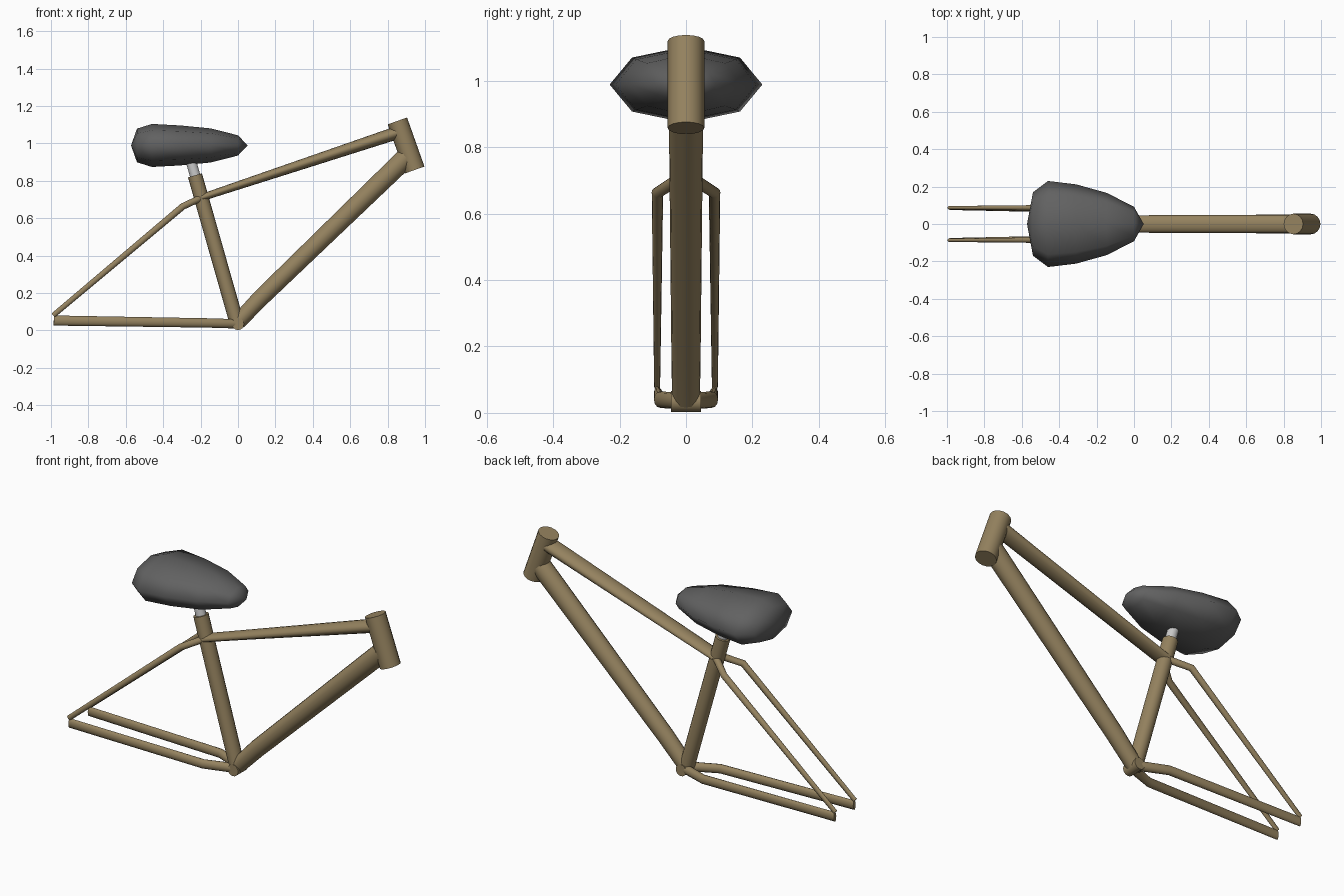
import bpy, bmesh, math
from mathutils import Vector

if "Cube" in bpy.data.objects:
    bpy.data.objects.remove(bpy.data.objects["Cube"])


def material(name, rgb):
    m = bpy.data.materials.new(name)
    m.diffuse_color = (*rgb, 1)
    m.use_nodes = True
    m.node_tree.nodes["Principled BSDF"].inputs["Base Color"].default_value = m.diffuse_color
    return m


BRONZE = material("bronze_paint", (0.30, 0.225, 0.115))
DARK = material("dark_padding", (0.12, 0.12, 0.12))


def finish(bm, name, mat, angle):
    bmesh.ops.recalc_face_normals(bm, faces=bm.faces)
    me = bpy.data.meshes.new(name)
    bm.to_mesh(me)
    bm.free()
    ob = bpy.data.objects.new(name, me)
    bpy.context.collection.objects.link(ob)
    if mat:
        me.materials.append(mat)
    bpy.ops.object.select_all(action='DESELECT')
    ob.select_set(True)
    bpy.context.view_layer.objects.active = ob
    bpy.ops.object.shade_smooth_by_angle(angle=math.radians(angle))
    return ob


def bridge(bm, rings):
    for r0, r1 in zip(rings, rings[1:]):
        n = len(r0)
        for i in range(n):
            j = (i + 1) % n
            bm.faces.new((r0[i], r0[j], r1[j], r1[i]))


def tube(name, path, mat=BRONZE, sides=16):
    """Loft ellipses along a path of (x, y, z, half width, half depth)."""
    pts = [Vector(p[:3]) for p in path]
    bm = bmesh.new()
    rings = []
    for k, p in enumerate(path):
        t = Vector()
        if k > 0:
            t += (pts[k] - pts[k - 1]).normalized()
        if k < len(pts) - 1:
            t += (pts[k + 1] - pts[k]).normalized()
        t.normalize()
        ref = Vector((0, 1, 0)) if abs(t.y) < 0.95 else Vector((1, 0, 0))
        a = (ref - t * ref.dot(t)).normalized()
        b = a.cross(t)
        rings.append([bm.verts.new(pts[k] + a * p[3] * math.cos(w) + b * p[4] * math.sin(w))
                      for w in (2 * math.pi * i / sides for i in range(sides))])
    bridge(bm, rings)
    bm.faces.new(rings[0])
    bm.faces.new(rings[-1])
    return finish(bm, name, mat, 50)


# Main frame tubes
tube("head_tube", [(0.852, 0, 1.12, 0.055, 0.055), (0.945, 0, 0.858, 0.055, 0.055)])
tube("down_tube", [(0.0, 0, 0.045, 0.042, 0.042), (0.12, 0, 0.172, 0.044, 0.046),
                   (0.90, 0, 0.925, 0.052, 0.054)])
tube("top_tube", [(-0.195, 0, 0.71, 0.046, 0.019), (0.86, 0, 1.06, 0.049, 0.035)])
tube("seat_tube", [(-0.003, 0, 0.03, 0.041, 0.039), (-0.23, 0, 0.829, 0.041, 0.039)])
tube("bottom_bracket", [(0, -0.045, 0.034, 0.032, 0.032), (0, 0.045, 0.034, 0.032, 0.032)])
tube("seat_post", [(-0.21, 0, 0.76, 0.028, 0.028), (-0.27, 0, 0.97, 0.028, 0.028)], None)

# Rear stays, one pair per side
for side, s in (("left", 1), ("right", -1)):
    tube(f"seat_stay_{side}", [(-0.19, 0.01 * s, 0.712, 0.02, 0.018),
                               (-0.295, 0.086 * s, 0.663, 0.018, 0.018),
                               (-0.988, 0.087 * s, 0.080, 0.009, 0.014)], sides=12)
    tube(f"chain_stay_{side}", [(0.0, 0.015 * s, 0.035, 0.024, 0.025),
                                (-0.16, 0.077 * s, 0.040, 0.020, 0.025),
                                (-0.985, 0.086 * s, 0.053, 0.011, 0.027)], sides=12)

# Saddle: eight-sided sections between a tail point and a nose point
bm = bmesh.new()
sections = [(-0.540, 0.170, 0.090), (-0.46, 0.230, 0.115), (-0.31, 0.212, 0.107),
            (-0.145, 0.166, 0.091), (0.0, 0.092, 0.054)]
rings = [[bm.verts.new((x, ry * math.cos(w), 0.989 + rz * math.sin(w)))
          for w in (math.pi / 4 * i for i in range(8))] for x, ry, rz in sections]
bridge(bm, rings)
for ring, x in ((rings[0], -0.572), (rings[-1], 0.052)):
    tip = bm.verts.new((x, 0, 0.989))
    for i in range(8):
        bm.faces.new((ring[i], ring[(i + 1) % 8], tip))
finish(bm, "saddle", DARK, 75)
